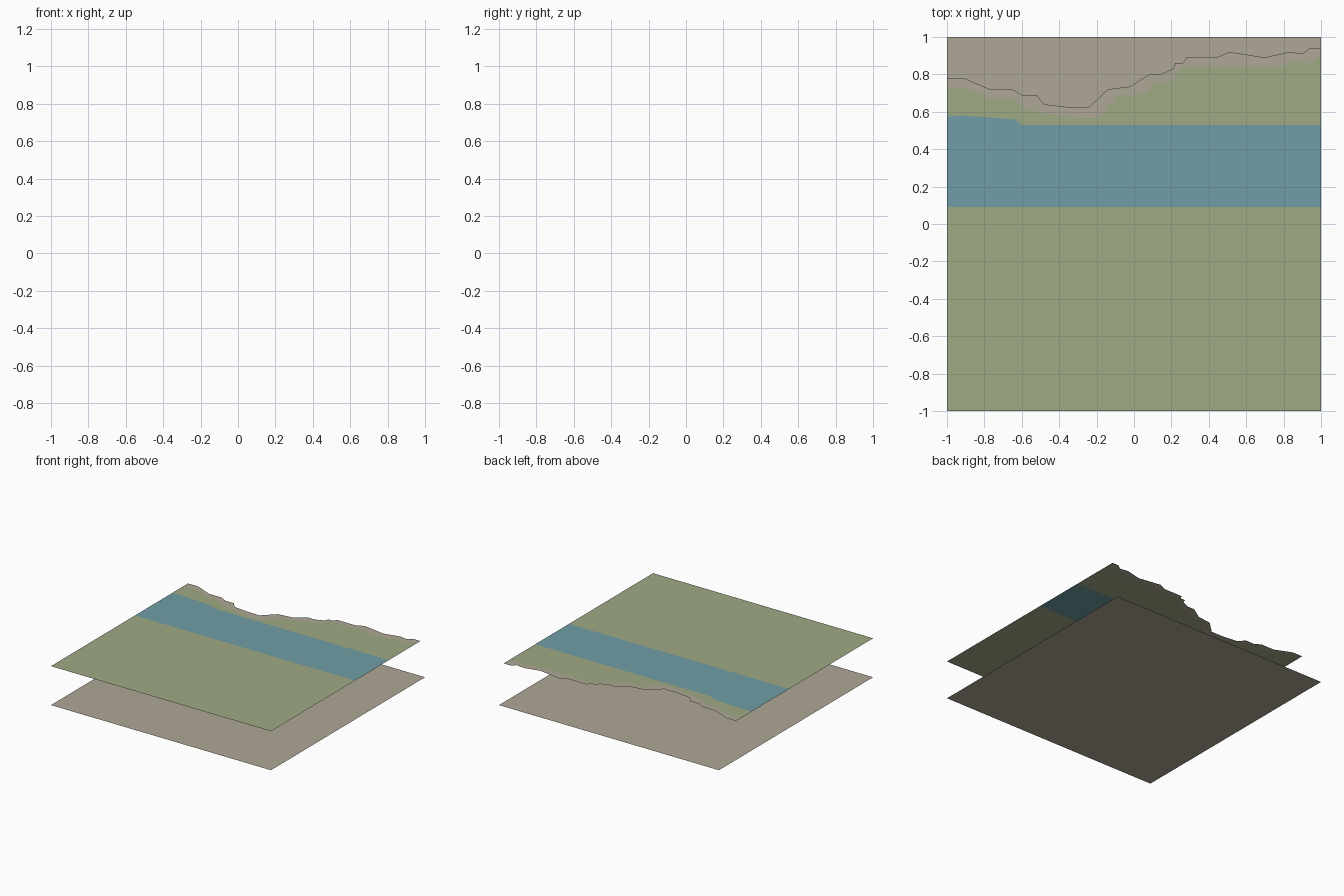
import bpy
import bmesh

default_cube = bpy.data.objects.get("Cube")
if default_cube:
    bpy.data.objects.remove(default_cube, do_unlink=True)

SHEET_HEIGHT = 0.32


def make_material(name, color):
    material = bpy.data.materials.new(name)
    material.use_nodes = True
    material.diffuse_color = (*color, 1)
    shader = next(n for n in material.node_tree.nodes if n.type == "BSDF_PRINCIPLED")
    shader.inputs["Base Color"].default_value = (*color, 1)
    shader.inputs["Roughness"].default_value = 1
    return material


def make_strip(name, near_edge, far_edge, height, material):
    """Flat face between two edges, both listed from right to left along +x."""
    mesh = bpy.data.meshes.new(name)
    bm = bmesh.new()
    outline = near_edge + far_edge[::-1]
    face = bm.faces.new([bm.verts.new((x, y, height)) for x, y in outline])
    face.normal_update()
    if face.normal.z < 0:
        face.normal_flip()
    # Concave outlines are split into clean triangles
    bmesh.ops.triangulate(bm, faces=bm.faces[:], ngon_method="EAR_CLIP")
    bm.to_mesh(mesh)
    bm.free()
    mesh.materials.append(material)
    strip = bpy.data.objects.new(name, mesh)
    bpy.context.scene.collection.objects.link(strip)
    return strip


def straight(y):
    return [(-1, y), (1, y)]


stone = make_material("warm grey stone", (0.43, 0.39, 0.31))
grass = make_material("soft green grass", (0.35, 0.40, 0.235))
water = make_material("muted blue water", (0.165, 0.335, 0.385))

# Edges that divide the upper sheet
front_edge = straight(-1)
near_bank = straight(0.09)
far_bank = [(-1, .575), (-.92, .58), (-.64, .56), (-.6, .53), (1, .53)]
grass_edge = [
    (-1, .73), (-.89, .72), (-.82, .7), (-.77, .67), (-.65, .665), (-.56, .61),
    (-.4, .58), (-.21, .565), (-.17, .58), (-.09, .69), (.02, .69), (.07, .71),
    (.1, .75), (.2, .76), (.26, .845), (.8, .845), (.84, .87), (.95, .86), (1, .9),
]
cliff_edge = [
    (-1, .78), (-.91, .78), (-.77, .72), (-.65, .72), (-.6, .69), (-.52, .69),
    (-.48, .64), (-.35, .625), (-.24, .625), (-.14, .72), (-.02, .735), (.08, .8),
    (.14, .8), (.21, .83), (.22, .86), (.26, .86), (.28, .89), (.44, .89),
    (.51, .92), (.7, .89), (.83, .92), (.9, .91), (.94, .94), (1, .94),
]

# Lower sheet
make_strip("lower_ground", front_edge, straight(1), 0, stone)

# Upper sheet, from front to back
make_strip("front_meadow", front_edge, near_bank, SHEET_HEIGHT, grass)
make_strip("river", near_bank, far_bank, SHEET_HEIGHT, water)
make_strip("back_meadow", far_bank, grass_edge, SHEET_HEIGHT, grass)
make_strip("cliff_rim", grass_edge, cliff_edge, SHEET_HEIGHT, stone)
